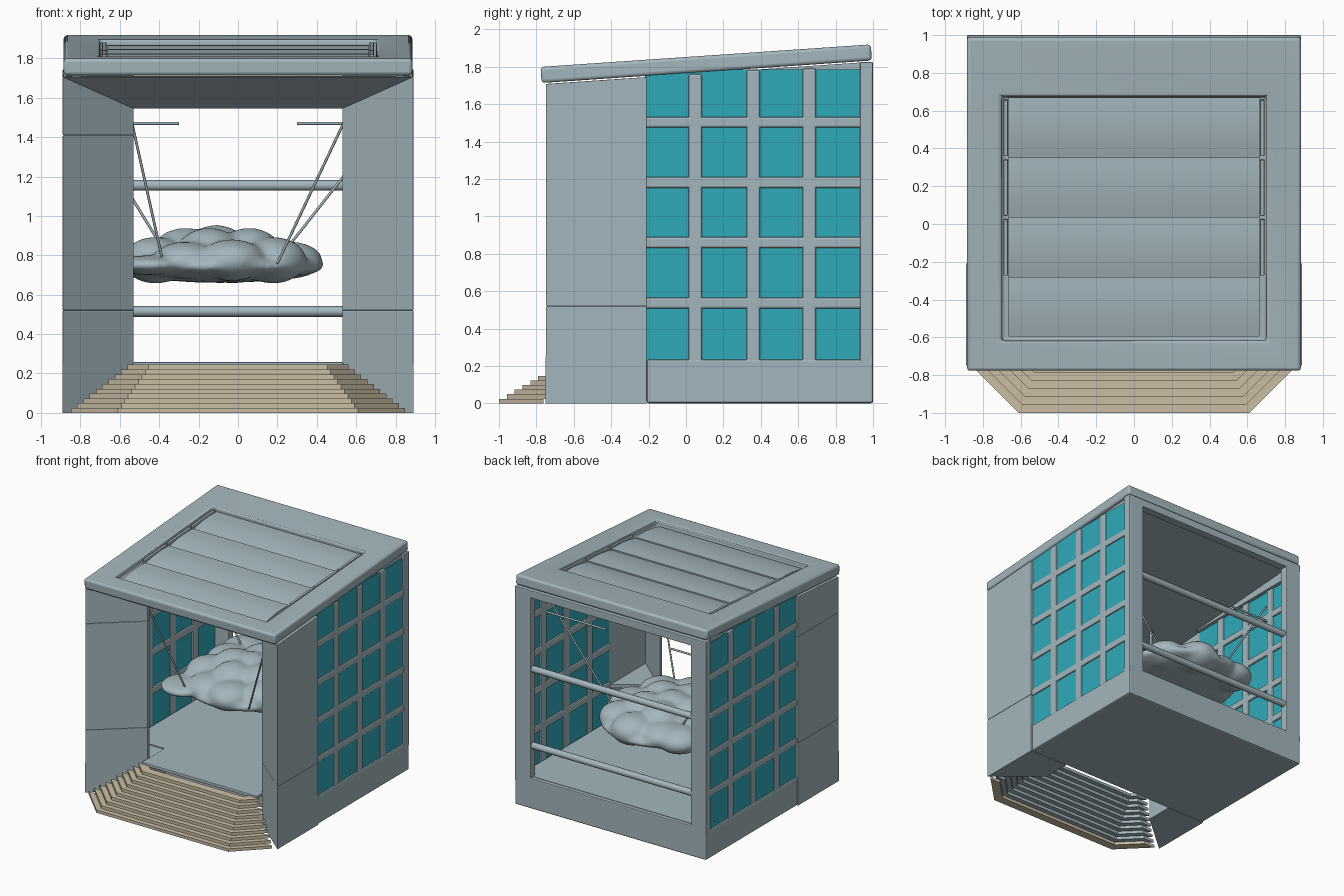
import bpy, bmesh, math
from mathutils import Matrix, Vector

cube = bpy.data.objects.get("Cube")
if cube:
    bpy.data.objects.remove(cube, do_unlink=True)


def material(name, rgb):
    m = bpy.data.materials.new(name)
    m.use_nodes = True
    m.diffuse_color = (*rgb, 1)
    bsdf = next(n for n in m.node_tree.nodes if n.type == 'BSDF_PRINCIPLED')
    bsdf.inputs["Base Color"].default_value = (*rgb, 1)
    return m


GREY = material("blue grey", (0.37, 0.47, 0.51))
TEAL = material("teal glass", (0.03, 0.40, 0.49))
TAN = material("tan wood", (0.59, 0.51, 0.37))
SLOPE = 0.068


def finish(name, bm, mat, bevel=0.0, segments=2):
    bmesh.ops.recalc_face_normals(bm, faces=bm.faces)
    mesh = bpy.data.meshes.new(name)
    bm.to_mesh(mesh)
    bm.free()
    ob = bpy.data.objects.new(name, mesh)
    bpy.context.collection.objects.link(ob)
    mesh.materials.append(mat)
    if bevel:
        mod = ob.modifiers.new("Bevel", 'BEVEL')
        mod.width, mod.segments, mod.limit_method = bevel, segments, 'ANGLE'
    return ob


def smooth(ob, angle=40):
    bpy.ops.object.select_all(action='DESELECT')
    ob.select_set(True)
    bpy.context.view_layer.objects.active = ob
    bpy.ops.object.shade_smooth_by_angle(angle=math.radians(angle))
    return ob


def box(name, x, y, z, mat=GREY, bevel=0.0):
    bm = bmesh.new()
    size = [b - a for a, b in (x, y, z)]
    mid = [(a + b) / 2 for a, b in (x, y, z)]
    bmesh.ops.create_cube(bm, size=1, matrix=Matrix.Translation(mid) @ Matrix.Diagonal((*size, 1)))
    return finish(name, bm, mat, bevel)


def under_roof(y):
    return 1.708 + SLOPE * (y + 0.75)


def prism(name, pts, z0, z1, mat=GREY, bevel=0.0):
    """Vertical prism; z1=None follows the sloping roof."""
    bm = bmesh.new()
    low = [bm.verts.new((x, y, z0)) for x, y in pts]
    top = [bm.verts.new((x, y, under_roof(y) if z1 is None else z1)) for x, y in pts]
    bm.faces.new(low)
    bm.faces.new(top)
    for i in range(len(pts)):
        j = (i + 1) % len(pts)
        bm.faces.new((low[i], low[j], top[j], top[i]))
    return finish(name, bm, mat, bevel)


def side_profile(name, pts, half, mat=GREY, bevel=0.0):
    """Extrude a (y, z) outline across x."""
    bm = bmesh.new()
    face = bm.faces.new([bm.verts.new((-half, y, z)) for y, z in pts])
    ext = bmesh.ops.extrude_face_region(bm, geom=[face])
    bmesh.ops.translate(bm, vec=(2 * half, 0, 0),
                        verts=[v for v in ext["geom"] if isinstance(v, bmesh.types.BMVert)])
    return finish(name, bm, mat, bevel)


def rod(name, a, b, r, mat=GREY):
    a, b = Vector(a), Vector(b)
    bm = bmesh.new()
    turn = (b - a).to_track_quat('Z', 'Y').to_matrix().to_4x4()
    bmesh.ops.create_cone(bm, cap_ends=True, segments=12, radius1=r, radius2=r,
                          depth=(b - a).length, matrix=Matrix.Translation((a + b) / 2) @ turn)
    return smooth(finish(name, bm, mat))


# Base, back frame and floor
box("base", (-0.885, 0.885), (-0.21, 1), (0, 0.235), bevel=0.012)
box("floor", (-0.84, 0.84), (-0.21, 0.97), (0.2, 0.258))
box("back_sill", (-0.885, 0.885), (0.93, 1), (0.2, 0.255), bevel=0.006)
box("back_header", (-0.885, 0.885), (0.93, 1), (1.76, 1.825), bevel=0.006)
for z, part in ((0.515, "lower"), (1.155, "upper")):
    rod(part + "_back_rail", (-0.78, 0.965, z), (0.78, 0.965, z), 0.027)

# Front header, a thin panel sloping in like a funnel
side_profile("front_header", [(-0.75, 1.706), (-0.44, 1.545), (-0.415, 1.55), (-0.70, 1.71)], 0.88)

for s, side in ((1, "left"), (-1, "right")):
    # Hollow pillars: outer wall and slanted inner wall, on a solid foot
    foot = [(s * x, y) for x, y in ((0.89, -0.75), (0.89, -0.21), (0.53, -0.21), (0.53, -0.44))]
    shell = [(s * x, y) for x, y in ((0.89, -0.75), (0.89, -0.21), (0.862, -0.21),
                                     (0.862, -0.695), (0.53, -0.41), (0.53, -0.44))]
    shelf = [(s * x, y) for x, y in ((0.87, -0.715), (0.87, -0.23), (0.55, -0.44))]
    prism(side + "_pillar_foot", foot, 0, 0.25)
    cuts = [0.24, 0.52, None] if s > 0 else [0.24, 0.52, 1.41, None]
    for k in range(len(cuts) - 1):
        prism(f"{side}_pillar_{k}", shell, cuts[k], cuts[k + 1], bevel=0.004)
    for z in (0.52, 1.41):
        prism(f"{side}_pillar_shelf_{z}", shelf, z - 0.015, z + 0.015)
    box(side + "_back_post", sorted((s * 0.74, s * 0.885)), (0.93, 1), (0.22, 1.81), bevel=0.01)

    # Glazed side wall with its grid of bars
    wall = [(s * x, y) for x, y in ((0.862, -0.22), (0.872, -0.22), (0.872, 0.94), (0.862, 0.94))]
    prism(side + "_glass", wall, 0.22, 1.785, TEAL)
    rail = [(s * x, y) for x, y in ((0.83, -0.22), (0.86, -0.22), (0.86, 0.94), (0.83, 0.94))]
    prism(side + "_top_rail", rail, 1.735, None)
    across = sorted((s * 0.848, s * 0.882))
    for k, y in enumerate((0.05, 0.36, 0.66)):
        box(f"{side}_upright_bar_{k}", across, (y - 0.037, y + 0.037),
            (0.22, min(1.79, under_roof(y))), bevel=0.012)
    for k in range(4):
        z = 0.537 + 0.322 * k
        box(f"{side}_cross_bar_{k}", across, (-0.22, 0.94), (z - 0.03, z + 0.03), bevel=0.012)

    # Hanging ropes and their bracket
    end = -0.38 if s < 0 else 0.2
    rod(side + "_front_rope", (s * 0.54, -0.40, 1.48), (end, -0.14, 0.76), 0.007)
    rod(side + "_back_rope", (s * 0.85, 0.62, 1.6), (end + 0.02, 0.6, 0.8), 0.007)
    rod(side + "_bracket", (s * 0.87, 0.62, 1.47), (s * 0.3, 0.62, 1.47), 0.008)

# Front steps: hollow stacked treads with angled ends, grey on the underside
RISE, RUN, DEPTH = 0.0245, 0.042, 0.07
for i in range(10):
    front, w = -1 + RUN * i, 0.61 - 0.0174 * i
    back = (0.02 - w + front) / 2.16 - 0.025
    end = w + back - front
    half = [(end, back), (w, front)]
    inner = [(w - 0.029, front + DEPTH), (end - DEPTH * 1.414, max(back, front + DEPTH + 0.01))]
    right = half + [(-x, y) for x, y in reversed(half)]
    left = [(-x, y) for x, y in reversed(inner)] + inner
    step = prism(f"step_{i}", right + left, RISE * i, RISE * (i + 1), TAN)
    step.data.materials.append(GREY)
    for f in step.data.polygons:
        f.material_index = int(i > 0 and (f.normal.z < -0.5 or f.normal.y > 0.3))
box("threshold", (-0.535, 0.535), (-0.51, -0.2), (0.232, 0.258), bevel=0.005)

# Roof slab with a recessed, slatted panel; built flat, then tilted
tilt = Matrix.Translation((0, 0.108, 1.816)) @ Matrix.Rotation(SLOPE, 4, 'X')
roof = box("roof", (-0.885, 0.885), (-0.885, 0.885), (-0.043, 0.043))
cutter = box("roof_cutter", (-0.70, 0.70), (-0.725, 0.57), (-0.012, 0.2))
cutter.hide_render = True
cutter.hide_viewport = True
cutter.display_type = 'WIRE'
cut = roof.modifiers.new("Recess", 'BOOLEAN')
cut.operation, cut.object, cut.solver = 'DIFFERENCE', cutter, 'EXACT'
round_off = roof.modifiers.new("Bevel", 'BEVEL')
round_off.width, round_off.segments = 0.018, 3
round_off.limit_method = 'ANGLE'
smooth(roof)
tilted = [roof, cutter]
PITCH = 0.317
for k in range(4):
    y0 = -0.705 + PITCH * k
    arch = [(y0 + PITCH * t / 8, 0.004 + 0.012 * math.sin(math.pi * t / 8) + 0.0012 * t) for t in range(9)]
    slat = side_profile(f"roof_slat_{k}", [(y0, -0.02)] + arch + [(y0 + PITCH, -0.02)], 0.665)
    tilted.append(smooth(slat, 30))
for s, side in ((1, "left"), (-1, "right")):
    for k in range(3):
        y0 = -0.39 + PITCH * k
        tilted.append(box(f"{side}_slat_rail_{k}", sorted((s * 0.668, s * 0.69)),
                          (y0 + 0.01, y0 + PITCH - 0.01), (-0.02, 0.03), bevel=0.004))
for ob in tilted:
    ob.matrix_world = tilt

# Cloud-shaped hanging cushion
bm = bmesh.new()


def puff(x, y, z, rx, ry, rz):
    bmesh.ops.create_icosphere(bm, subdivisions=3, radius=1,
                               matrix=Matrix.Translation((x, y, z)) @ Matrix.Diagonal((rx, ry, rz, 1)))


cx, cy = -0.09, 0.34
puff(cx, cy, 0.745, 0.53, 0.57, 0.085)
puff(-0.45, -0.06, 0.75, 0.19, 0.19, 0.05)
puff(-0.42, 0.68, 0.77, 0.18, 0.18, 0.10)
for k in range(9):
    a = math.tau * k / 9
    puff(cx + 0.35 * math.cos(a), cy + 0.40 * math.sin(a), 0.775, 0.17, 0.18, 0.095 + 0.012 * (k % 3))
for k in range(5):
    a = math.tau * (k + 0.5) / 5
    puff(cx + 0.18 * math.cos(a), cy + 0.2 * math.sin(a), 0.81, 0.17, 0.17, 0.13)
puff(cx - 0.02, cy, 0.83, 0.16, 0.16, 0.125)
cloud = finish("cloud_cushion", bm, GREY)
remesh = cloud.modifiers.new("Blend", 'REMESH')
remesh.mode, remesh.voxel_size, remesh.use_smooth_shade = 'VOXEL', 0.018, True
relax = cloud.modifiers.new("Soften", 'SMOOTH')
relax.factor, relax.iterations = 0.5, 8
